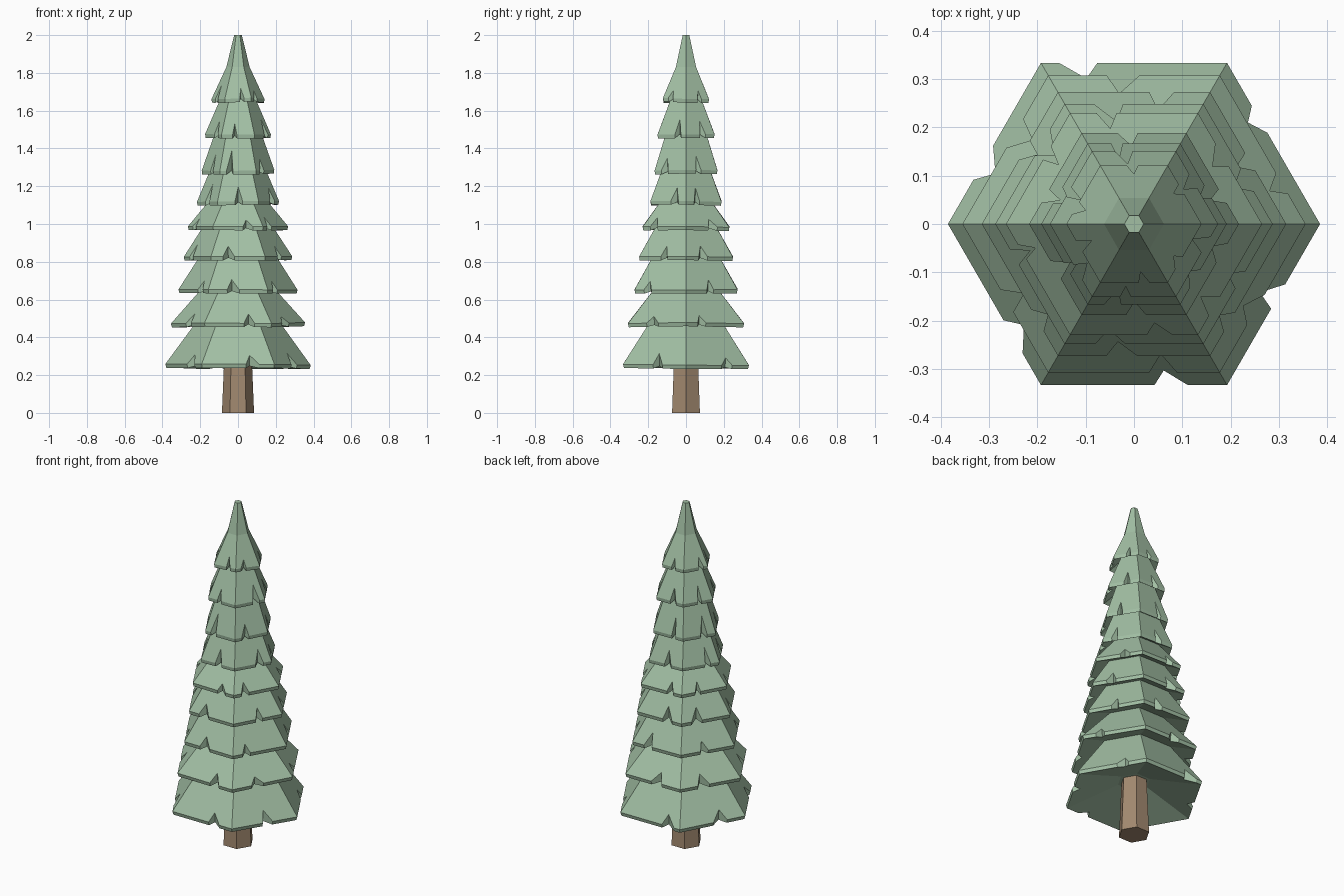
import bpy, bmesh, random
from math import cos, sin, radians
from mathutils import Vector

if "Cube" in bpy.data.objects:
    bpy.data.objects.remove(bpy.data.objects["Cube"])

random.seed(4)

def material(name, color):
    m = bpy.data.materials.new(name)
    m.diffuse_color = (*color, 1)
    m.use_nodes = True
    m.node_tree.nodes["Principled BSDF"].inputs["Base Color"].default_value = m.diffuse_color
    return m

green = material("needle green", (0.36, 0.52, 0.37))
brown = material("bark brown", (0.36, 0.25, 0.16))

def hexagon(r, z, jitter=0.0):
    return [Vector((r * cos(radians(60 * i)), r * sin(radians(60 * i)),
                    z + random.uniform(-jitter, jitter))) for i in range(6)]

def make_object(name, bm, mat):
    bmesh.ops.recalc_face_normals(bm, faces=bm.faces[:])
    mesh = bpy.data.meshes.new(name)
    bm.to_mesh(mesh)
    bm.free()
    mesh.materials.append(mat)
    ob = bpy.data.objects.new(name, mesh)
    bpy.context.collection.objects.link(ob)

def loft(bm, rings):
    # Capped hexagonal loft
    rows = [[bm.verts.new(p) for p in ring] for ring in rings]
    for a, b in zip(rows, rows[1:]):
        for i in range(6):
            j = (i + 1) % 6
            bm.faces.new((a[i], a[j], b[j], b[i]))
    bm.faces.new(rows[0])
    bm.faces.new(rows[-1])

def skirt(name, r, z, r_top, z_top, r_in, z_in, notches, extra=()):
    """Hexagonal branch skirt with one V notch cut through each side."""
    bm = bmesh.new()
    rim = hexagon(r, z + 0.01, 0.004)
    low = [Vector((p.x * 0.985, p.y * 0.985, p.z - 0.02)) for p in rim]
    top, inner = hexagon(r_top, z_top), hexagon(r_in, z_in)
    tv, iv = [bm.verts.new(p) for p in top], [bm.verts.new(p) for p in inner]
    rv, lv = [bm.verts.new(p) for p in rim], [bm.verts.new(p) for p in low]
    for i, t in enumerate(notches):
        j = (i + 1) % 6
        w = random.uniform(0.06, 0.11)
        cut = random.uniform(0.028, 0.05) * (0.55 + r)
        upper, lower = [rv[i]], [lv[i]]
        for s, d in ((t - w, 0), (t + random.uniform(-.4, .4) * w, cut), (t + w, 0)):
            for out, a, b, ra, rb in ((upper, rim, top, r, r_top),
                                      (lower, low, inner, r * 0.985, r_in)):
                f = d / (ra - rb)
                p = a[i].lerp(a[j], s).lerp(b[i].lerp(b[j], s), f)
                out.append(bm.verts.new(p))
        upper.append(rv[j])
        lower.append(lv[j])
        bm.faces.new(upper + [tv[j], tv[i]])
        bm.faces.new(lower + [iv[j], iv[i]])
        for k in range(4):
            bm.faces.new((upper[k], upper[k + 1], lower[k + 1], lower[k]))
    bm.faces.new(iv)
    # Top cap, or the pointed tip on the highest skirt
    rows = [tv] + [[bm.verts.new(p) for p in ring] for ring in extra]
    for a, b in zip(rows, rows[1:]):
        for i in range(6):
            bm.faces.new((a[i], a[(i + 1) % 6], b[(i + 1) % 6], b[i]))
    bm.faces.new(rows[-1])
    make_object(name, bm, green)

# Trunk
bm = bmesh.new()
loft(bm, [hexagon(0.085, 0), hexagon(0.07, 0.36)])
make_object("trunk", bm, brown)

# Skirts: rim height, rim radius, radius at the next rim, front notch position
tiers = [(0.245, 0.385, 0.225, 0.70), (0.465, 0.355, 0.195, 0.67),
         (0.645, 0.315, 0.205, 0.42), (0.815, 0.287, 0.185, 0.33),
         (0.975, 0.265, 0.155, 0.70), (1.110, 0.217, 0.148, 0.52),
         (1.275, 0.192, 0.125, 0.27), (1.465, 0.174, 0.092, 0.40),
         (1.655, 0.140, 0.062, 0.65)]
for n, (z, r, rn, front) in enumerate(tiers):
    if n < 8:
        gap = tiers[n + 1][0] - z
        z_top, r_top, extra = z + gap + 0.05, rn - (r - rn) / gap * 0.04, ()
    else:
        z_top, r_top, extra = 1.83, rn, (hexagon(0.02, 2.0),)
    if n == 0:
        notches = [0.65, 0.8, 0.62, 0.7, front, 0.55]
        r_in, z_in = 0.09, z + 0.08
    else:
        notches = [random.uniform(0.25, 0.75) for _ in range(6)]
        notches[4] = front
        r_in, z_in = r * 0.5, z + 0.045
    skirt(f"branch_skirt_{n + 1}", r, z, r_top, z_top, r_in, z_in, notches, extra)
